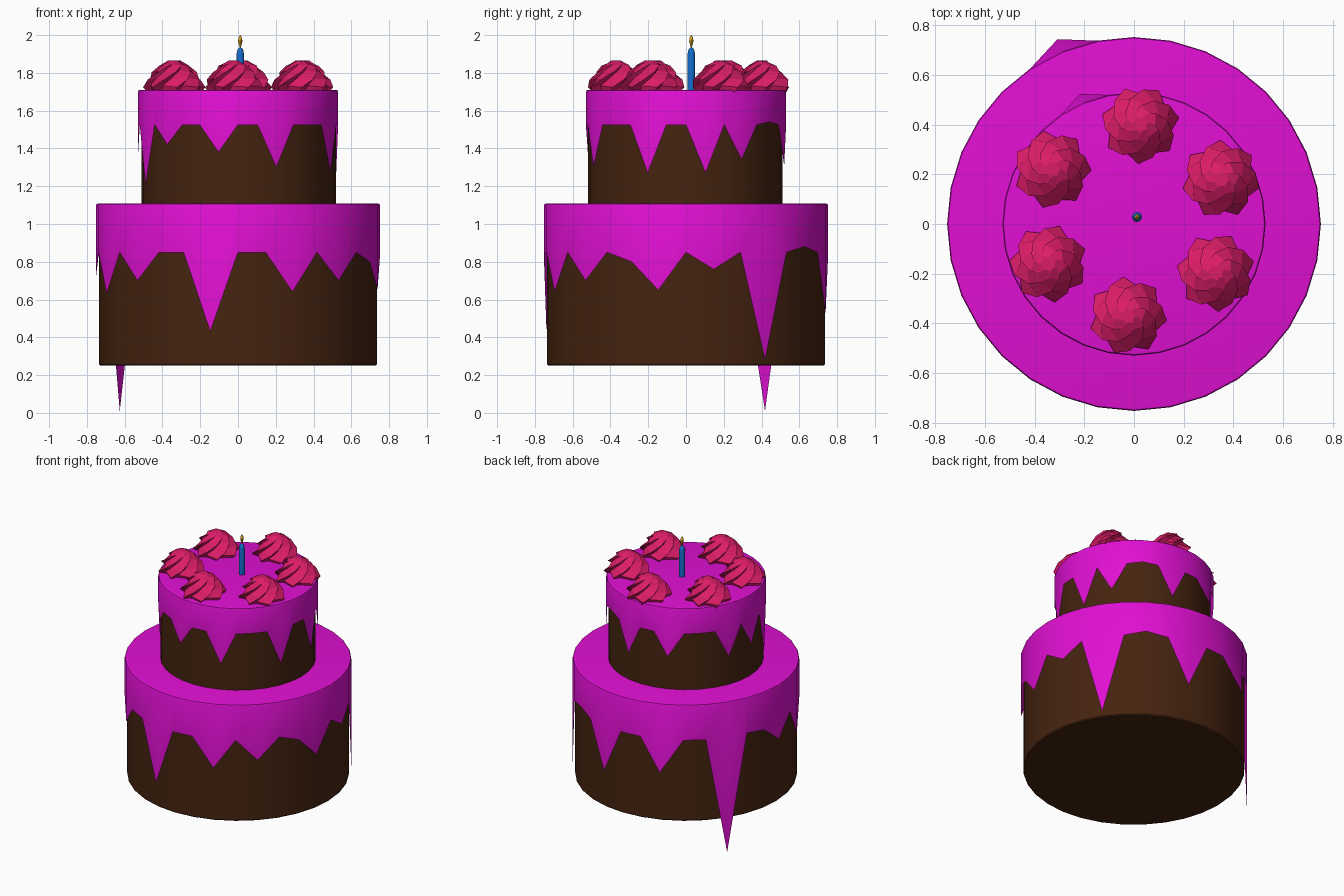
import bpy, bmesh, math
from math import sin, cos, radians, tau

if "Cube" in bpy.data.objects:
    bpy.data.objects.remove(bpy.data.objects["Cube"])


def material(name, rgb):
    m = bpy.data.materials.new(name)
    m.diffuse_color = (*rgb, 1)
    m.use_nodes = True
    m.node_tree.nodes["Principled BSDF"].inputs["Base Color"].default_value = m.diffuse_color
    return m


SPONGE = material("sponge", (0.06, 0.017, 0.005))
ICING = material("icing", (0.75, 0.005, 0.65))
CREAM = material("cream", (0.72, 0.012, 0.14))
WAX = material("wax", (0.006, 0.15, 0.6))
FLAME = material("flame", (0.75, 0.4, 0.01))


def loft(name, rings, mat, loc=(0, 0, 0), smooth=True, bottom=True, top=True):
    """Skin a stack of equal-length rings, optionally capped."""
    bm = bmesh.new()
    loops = [[bm.verts.new(p) for p in ring] for ring in rings]
    n = len(loops[0])
    for a, b in zip(loops, loops[1:]):
        for i in range(n):
            j = (i + 1) % n
            bm.faces.new((a[i], a[j], b[j], b[i]))
    if bottom:
        bm.faces.new(loops[0][::-1])
    if top:
        bm.faces.new(loops[-1])
    me = bpy.data.meshes.new(name)
    bm.to_mesh(me)
    bm.free()
    ob = bpy.data.objects.new(name, me)
    bpy.context.collection.objects.link(ob)
    ob.location = loc
    me.materials.append(mat)
    if smooth:
        bpy.ops.object.select_all(action='DESELECT')
        ob.select_set(True)
        bpy.context.view_layer.objects.active = ob
        bpy.ops.object.shade_smooth_by_angle(angle=radians(40))
    return ob


def circle(r, z, n=32):
    return [(r * sin(tau * k / n), -r * cos(tau * k / n), z) for k in range(n)]


def turned(name, profile, mat, loc=(0, 0, 0), n=32):
    return loft(name, [circle(r, z, n) for r, z in profile], mat, loc)


def icing(name, r, top, valley, drips, bulge):
    """Open cap of icing: drips maps a segment number (from the front,
    anticlockwise) to the height its lower edge reaches."""
    edge = []
    for k, (x, y, z) in enumerate(circle(r, valley)):
        s = bulge if k == 18 else 1
        edge.append((x * s, y * s, drips.get(k, drips.get(k - 32, valley))))
    rings = [edge, circle(r, top - 0.012), circle(r - 0.004, top - 0.002),
             circle(r - 0.014, top)]
    return loft(name, rings, ICING, bottom=False)


# cake tiers
turned("lower_tier", [(0.728, 0.25), (0.735, 0.257), (0.735, 1.09)], SPONGE)
turned("upper_tier", [(0.515, 1.09), (0.515, 1.695)], SPONGE, (0.003, -0.003, 0))

# icing with drips
icing("lower_icing", 0.753, 1.108, 0.85,
      {2: 0.64, 4: 0.70, 6: 0.80, 7: 0.65, 9: 0.76, 11: 0.28, 13: 0.88,
       15: 0.52, -14: 0.63, -11: 0.01, -9: 0.83, -8: 0.71, -6: 0.63,
       -4: 0.70, -1: 0.43}, 1.07)
icing("upper_icing", 0.53, 1.71, 1.525,
      {2: 1.30, 6: 1.27, 9: 1.27, 11: 1.34, 13: 1.54, 15: 1.31, -14: 1.37,
       -10: 1.32, -8: 1.35, -6: 1.20, -4: 1.42, -1: 1.38}, 1.07)

# piped cream swirls: twisted saw-tooth stars
POINTS = 7
SWIRL = [(0.125, 1.690, 0), (0.158, 1.732, 10), (0.142, 1.772, 34),
         (0.112, 1.812, 60), (0.078, 1.846, 88), (0.034, 1.866, 120)]
SPOTS = [(0.025, 0.40), (0.35, 0.18), (0.33, -0.195), (-0.025, -0.37),
         (-0.345, -0.16), (-0.33, 0.22)]


def star(r, z, twist, start):
    ring = []
    for i in range(POINTS):
        a = tau * i / POINTS + radians(twist) + start
        b = a + tau / POINTS * 0.3
        ring.append((r * cos(a), r * sin(a), z - 0.008))
        ring.append((r * 0.76 * cos(b), r * 0.76 * sin(b), z))
    return ring


for i, (x, y) in enumerate(SPOTS):
    loft(f"cream_swirl_{i + 1}", [star(r, z, t, i * 0.5) for r, z, t in SWIRL],
         CREAM, (x, y, 0), smooth=False)

# candle and flame
CANDLE = (0.012, 0.028, 0)
turned("candle", [(0.02, 1.70), (0.02, 1.90), (0.014, 1.925), (0.003, 1.935)],
       WAX, CANDLE, 12)
turned("flame", [(0.003, 1.935), (0.011, 1.965), (0.01, 1.985), (0.001, 2.0)],
       FLAME, CANDLE, 8)
